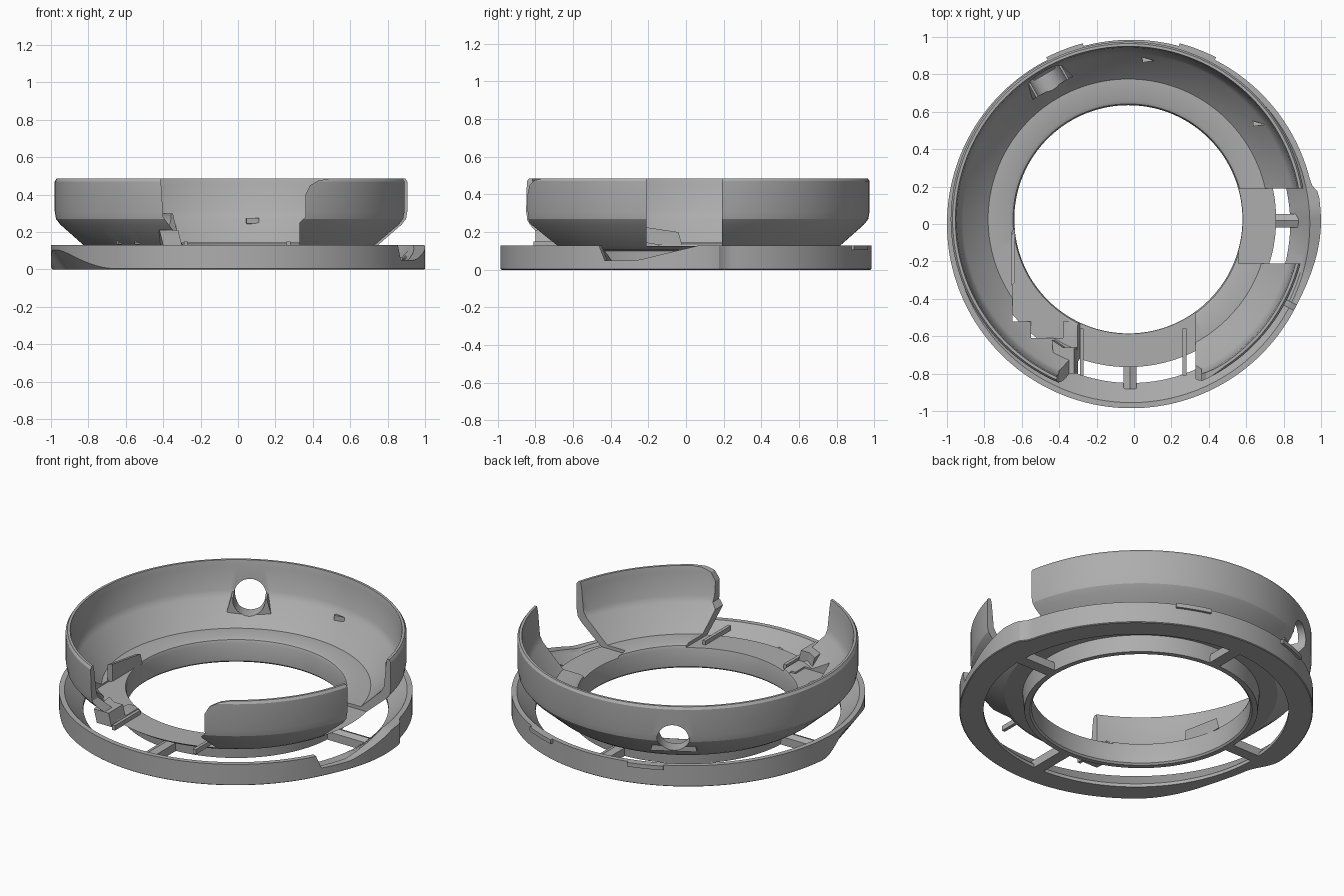
import bpy, bmesh, math
from mathutils import Vector, Matrix

cube = bpy.data.objects.get("Cube")
if cube:
    bpy.data.objects.remove(cube, do_unlink=True)

grey = bpy.data.materials.new("grey plastic")
grey.use_nodes = True
COLOR = (0.42, 0.42, 0.42, 1)
grey.diffuse_color = COLOR
grey.node_tree.nodes["Principled BSDF"].inputs["Base Color"].default_value = COLOR

BOWL = Vector((-0.03, 0.025, 0))
RING = Vector((-0.015, 0, 0))


def finish(name, bm):
    bmesh.ops.recalc_face_normals(bm, faces=bm.faces)
    mesh = bpy.data.meshes.new(name)
    bm.to_mesh(mesh)
    bm.free()
    mesh.materials.append(grey)
    obj = bpy.data.objects.new(name, mesh)
    bpy.context.collection.objects.link(obj)
    return obj


def sweep(name, section, center, start=0, end=360, steps=144):
    """Sweep a closed (radius, height) section, given per angle, about z."""
    bm = bmesh.new()
    full = end - start == 360
    rows = []
    for i in range(steps if full else steps + 1):
        deg = start + (end - start) * i / steps
        a = math.radians(deg)
        rows.append([bm.verts.new((center.x + r * math.cos(a), center.y + r * math.sin(a), z))
                     for r, z in section(deg)])
    n = len(rows[0])
    for i in range(steps):
        p, q = rows[i], rows[(i + 1) % len(rows)]
        for j in range(n):
            k = (j + 1) % n
            bm.faces.new((p[j], p[k], q[k], q[j]))
    if not full:
        bm.faces.new(rows[0])
        bm.faces.new(rows[-1])
    return finish(name, bm)


def prism(name, points, direction):
    """Extrude a flat outline along a direction."""
    bm = bmesh.new()
    face = bm.faces.new([bm.verts.new(p) for p in points])
    new = bmesh.ops.extrude_face_region(bm, geom=[face])["geom"]
    bmesh.ops.translate(bm, vec=direction, verts=[g for g in new if isinstance(g, bmesh.types.BMVert)])
    return finish(name, bm)


def box(name, lo, hi):
    (x0, y0, z0), (x1, y1, z1) = lo, hi
    return prism(name, [(x0, y0, z0), (x1, y0, z0), (x1, y1, z0), (x0, y1, z0)], (0, 0, z1 - z0))


def cut(target, cutter):
    cutter.hide_render = True
    mod = target.modifiers.new("cut", 'BOOLEAN')
    mod.operation = 'DIFFERENCE'
    mod.solver = 'EXACT'
    mod.object = cutter
    bpy.context.view_layer.objects.active = target
    bpy.ops.object.modifier_apply(modifier=mod.name)
    bpy.data.objects.remove(cutter, do_unlink=True)


def smooth(obj, angle=25):
    bpy.ops.object.select_all(action='DESELECT')
    obj.select_set(True)
    bpy.context.view_layer.objects.active = obj
    bpy.ops.object.shade_smooth_by_angle(angle=math.radians(angle))


# Bowl: hub rim, floor, flared cone and upright wall
profile = [(0.61, 0.01), (0.62, 0), (0.65, 0), (0.66, 0.1), (0.76, 0.105), (0.79, 0.125),
           (0.92, 0.24), (0.943, 0.27), (0.95, 0.31), (0.95, 0.47), (0.94, 0.485),
           (0.925, 0.485), (0.918, 0.45), (0.905, 0.31), (0.885, 0.275),
           (0.75, 0.145), (0.635, 0.145), (0.617, 0.137), (0.61, 0.12)]
bowl = sweep("bowl", lambda deg: profile, BOWL)

# Boss around the rear cable hole, in a frame that looks outwards
out = Matrix.Rotation(math.radians(120), 4, 'Z')


def local(x, y, z):
    return BOWL + out @ Vector((x, y, z))


boss = prism("hole_boss", [local(0.81, s * w, z) for s, w, z in
                           ((-1, 0.13, 0.19), (1, 0.13, 0.19), (1, 0.10, 0.30), (-1, 0.10, 0.30))],
             out @ Vector((0.085, 0, 0)))
hole = [local(0.6, 0.09 * math.cos(t * math.tau / 40), 0.285 + 0.09 * math.sin(t * math.tau / 40))
        for t in range(40)]
for part in (bowl, boss):
    cut(part, prism("hole_cutter", hole, out @ Vector((0.6, 0, 0))))

# Front opening with a slanted left end and a rounded right end
opening = [(-0.42, 0.6), (-0.40, 0.28), (-0.34, 0.2), (-0.29, 0.125), (0.33, 0.125), (0.33, 0.25),
           (0.36, 0.28), (0.36, 0.40), (0.385, 0.45), (0.43, 0.475), (0.5, 0.488), (0.5, 0.6)]
cut(bowl, prism("front_cutter", [(x, -1.2, z) for x, z in opening], (0, 0.75, 0)))

# Side opening
cut(bowl, box("side_cutter", (0.56, -0.21, 0.125), (1.2, 0.19, 0.7)))

# Stepped pocket in the front corner of the floor
cut(bowl, box("pocket_cutter", (-0.65, -0.52, 0.135), (-0.35, -0.05, 0.32)))
cut(bowl, box("pocket_cutter", (-0.55, -0.61, 0.135), (-0.38, -0.4, 0.30)))
smooth(bowl)

# Fin and latch block beside the pocket
prism("pocket_fin", [(-0.655, -0.04, 0.13), (-0.655, -0.33, 0.13), (-0.655, -0.33, 0.24),
                     (-0.655, -0.06, 0.2)], (0.02, 0.02, 0))
prism("latch_block", [(-0.42, -0.62, 0.13), (-0.36, -0.66, 0.13), (-0.30, -0.66, 0.13),
                      (-0.30, -0.80, 0.13), (-0.40, -0.80, 0.13)], (-0.02, 0, 0.08))

# Floor strips either side of the front opening
for x in (-0.29, 0.26):
    box("channel_strip", (x, -0.81, 0.12), (x + 0.02, -0.56, 0.15))

# Small pegs showing inside the cone
for deg in (83, 37):
    a = math.radians(deg)
    p = BOWL + Vector((0.875 * math.cos(a), 0.875 * math.sin(a), 0.245))
    prism("peg", [p + Vector((-0.035, 0, -0.005)), p + Vector((0.035, -0.02, 0)),
                  p + Vector((-0.03, -0.03, 0))], (0, 0, 0.03))


# Base ring: side bulge, sloping notch and a chamfered corner
def ramp(v, a, b):
    t = min(max((v - a) / (b - a), 0), 1)
    return t * t * (3 - 2 * t)


def ring_section(deg):
    d = (deg + 180) % 360 - 180
    radius = 0.985 + 0.03 * ramp(d, -28, 2) * (1 - ramp(d, 9, 13))
    top = 0.13
    if -28 < d < 3:
        top = 0.05 + 0.075 * min(max((d + 15) / 18, 0), 1)
    chamfer = 0.1 * ramp(deg, 175, 188) * (1 - ramp(deg, 195, 230))
    return [(0.85, 0), (radius - 0.005 - 0.7 * chamfer, 0), (radius, 0.004 + chamfer), (radius, top),
            (0.955, top), (0.94, top - 0.015), (0.85, 0.02)]


smooth(sweep("base_ring", ring_section, RING, steps=180))

# Tabs on the back of the ring
for start in (63, 105):
    tab = [(0.98, 0.105), (1.0, 0.105), (1.0, 0.13), (0.98, 0.13)]
    smooth(sweep("rear_tab", lambda deg: tab, RING, start, start + 12, 8))

# Four spokes joining the hub to the ring, with a peaked top
for i in range(4):
    turn = Matrix.Rotation(i * math.pi / 2, 4, 'Z')
    shape = [(-0.035, 0), (0.035, 0), (0.035, 0.05), (0, 0.065), (-0.035, 0.05)]
    prism("spoke", [BOWL * 0.7 + turn @ Vector((0.64, y, z)) for y, z in shape],
          turn @ Vector((0.26, 0, 0)))
